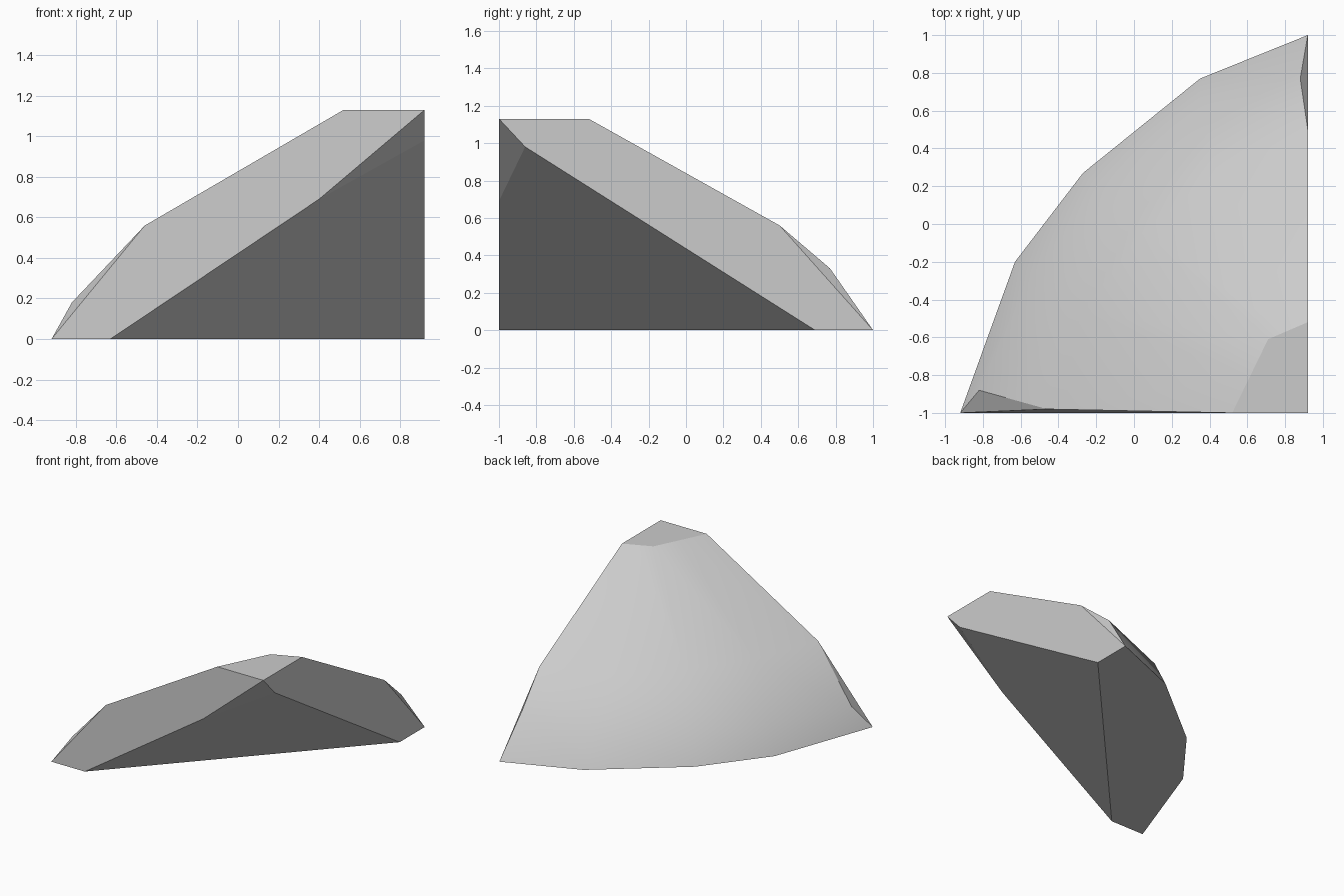
import bpy
import bmesh

cube = bpy.data.objects.get("Cube")
if cube:
    bpy.data.objects.remove(cube, do_unlink=True)

# Light grey stone
stone = bpy.data.materials.new("light grey stone")
stone.use_nodes = True
grey = (0.6, 0.6, 0.6, 1)
stone.diffuse_color = grey
stone.node_tree.nodes["Principled BSDF"].inputs["Base Color"].default_value = grey

# Rings of the curved slope, from the front edge round to the right edge
foot = [(-.92, -1, 0), (-.63, -.2, 0), (-.27, .27, 0), (.35, .77, 0), (.92, 1, 0)]
low = [(-.82, -.88, .18), (-.54, -.27, .2), (-.19, .19, .22), (.35, .65, .22), (.88, .77, .33)]
middle = [(-.46, -.98, .56), (-.27, -.47, .56), (.04, -.05, .56), (.44, .28, .56), (.92, .5, .56)]
brow = [(.52, -1, 1.13), (.615, -.805, 1.13), (.71, -.61, 1.13), (.815, -.565, 1.13), (.92, -.52, 1.13)]

bm = bmesh.new()
rings = [[bm.verts.new(p) for p in ring] for ring in (foot, low, middle, brow)]
foot, low, middle, brow = rings

# Corner peak and the rim of the hollow below it
peak = bm.verts.new((.92, -1, 1.13))
front_rim = bm.verts.new((.4, -1, .69))
front_toe = bm.verts.new((-.63, -1, 0))
right_rim = bm.verts.new((.92, -.86, .98))
right_toe = bm.verts.new((.92, .69, 0))

# Smooth curved slope
for lower, upper in zip(rings, rings[1:]):
    for i in range(len(lower) - 1):
        face = bm.faces.new((lower[i], lower[i + 1], upper[i + 1], upper[i]))
        face.smooth = True

# Flat top and base
bm.faces.new(brow + [peak])
bm.faces.new(foot + [right_toe, front_toe])

# Cut front and right sides, each with a chipped corner
for end, rim, toe in ((0, front_rim, front_toe), (-1, right_rim, right_toe)):
    bm.faces.new((foot[end], low[end], middle[end]))
    bm.faces.new((foot[end], middle[end], brow[end], peak, rim, toe))

# Sloping hollow underside
bm.faces.new((peak, front_rim, right_rim))
bm.faces.new((front_rim, front_toe, right_toe, right_rim))

bmesh.ops.recalc_face_normals(bm, faces=bm.faces)
mesh = bpy.data.meshes.new("corner_rock")
bm.to_mesh(mesh)
bm.free()
mesh.materials.append(stone)
rock = bpy.data.objects.new("corner_rock", mesh)
bpy.context.collection.objects.link(rock)
